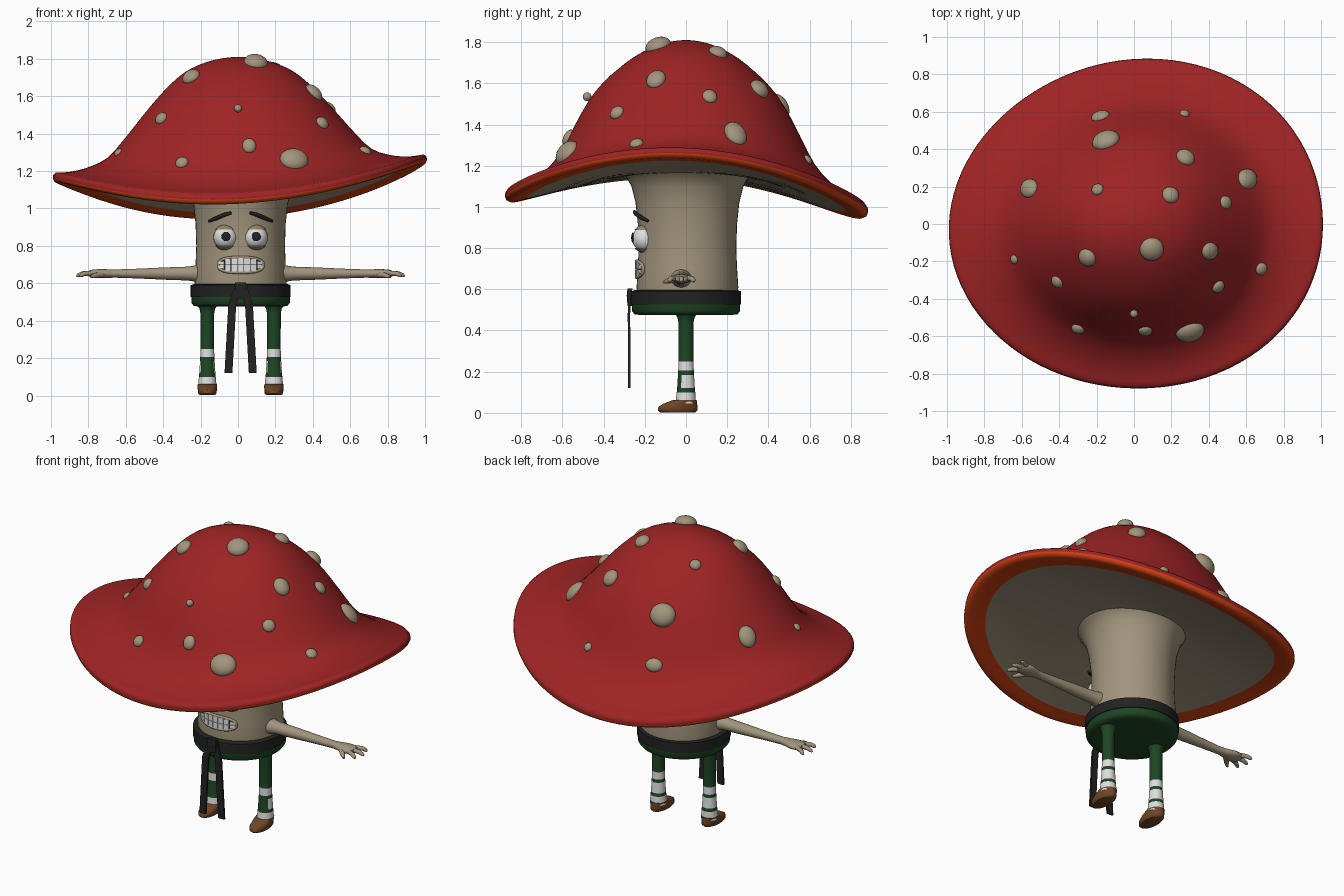
import bpy, bmesh, math
from mathutils import Vector

if "Cube" in bpy.data.objects:
    bpy.data.objects.remove(bpy.data.objects["Cube"])


def material(name, rgb):
    m = bpy.data.materials.new(name)
    m.use_nodes = True
    m.diffuse_color = (*rgb, 1)
    m.node_tree.nodes["Principled BSDF"].inputs["Base Color"].default_value = (*rgb, 1)
    return m


RED = material("cap red", (0.34, 0.017, 0.018))
ORANGE = material("rim orange", (0.66, 0.055, 0.006))
BEIGE = material("mushroom beige", (0.36, 0.3, 0.205))
TAN = material("eyelid tan", (0.3, 0.23, 0.145))
GREEN = material("dark green", (0.013, 0.062, 0.018))
BLACK = material("charcoal black", (0.016, 0.016, 0.016))
WHITE = material("white", (0.74, 0.74, 0.74))
BROWN = material("shoe brown", (0.16, 0.06, 0.02))
CX = 0.014  # body centre line


def finish(ob, mats, smooth=True, angle=50):
    for m in mats:
        ob.data.materials.append(m)
    if smooth:
        bpy.ops.object.select_all(action="DESELECT")
        ob.select_set(True)
        bpy.context.view_layer.objects.active = ob
        bpy.ops.object.shade_smooth_by_angle(angle=math.radians(angle))
    return ob


def loft(name, rings, mats, rule=None, closed=True, smooth=True):
    """Skin a list of point rings; rule(segment, normal) gives the material index."""
    bm = bmesh.new()
    rows = [[bm.verts.new(p) for p in ring] for ring in rings]
    n = len(rows[0])
    seg = {}
    for k in range(len(rows) - 1):
        for i in range(n if closed else n - 1):
            j = (i + 1) % n
            seg[bm.faces.new((rows[k][i], rows[k][j], rows[k + 1][j], rows[k + 1][i]))] = k
    if closed:
        seg[bm.faces.new(rows[0])] = 0
        seg[bm.faces.new(rows[-1])] = len(rows) - 2
    bmesh.ops.recalc_face_normals(bm, faces=bm.faces)
    if rule:
        for f, k in seg.items():
            f.material_index = rule(k, f.normal)
    me = bpy.data.meshes.new(name)
    bm.to_mesh(me)
    bm.free()
    ob = bpy.data.objects.new(name, me)
    bpy.context.collection.objects.link(ob)
    return finish(ob, mats, smooth)


def oval(cx, cy, z, rx, ry, n=32):
    return [Vector((cx + rx * math.cos(a), cy + ry * math.sin(a), z))
            for a in (math.tau * i / n for i in range(n))]


def lathe(name, profile, mat, cy=0):
    return loft(name, [oval(CX, cy, z, r, r, 48) for r, z in profile], [mat])


def ball(name, loc, scale, mats, rot=None):
    bpy.ops.mesh.primitive_uv_sphere_add(segments=24, ring_count=16, radius=1, location=loc)
    ob = bpy.context.object
    ob.name = name
    ob.scale = scale
    if rot:
        ob.rotation_euler = rot.to_euler()
    return finish(ob, mats, angle=80)


def cords(name, paths, mat, cyclic=False):
    """Round cords through (x, y, z, radius) points."""
    cu = bpy.data.curves.new(name, "CURVE")
    cu.dimensions = "3D"
    cu.bevel_depth = 1
    cu.bevel_resolution = 3
    cu.use_fill_caps = True
    for path in paths:
        sp = cu.splines.new("POLY")
        sp.points.add(len(path) - 1)
        sp.use_cyclic_u = cyclic
        for p, (x, y, z, r) in zip(sp.points, path):
            p.co = (x, y, z, 1)
            p.radius = r
    ob = bpy.data.objects.new(name, cu)
    bpy.context.collection.objects.link(ob)
    cu.materials.append(mat)


# Cap: wavy brim blended into a domed crown that is fuller at front and back
CROWN = [1.81, 1.80, 1.77, 1.715, 1.62, 1.50, 1.37, 1.25, 1.19, 1.155, 1.14]


def crown(t):
    i = min(int(t * 10), 9)
    f = t * 10 - i
    a, b, c, d = (CROWN[min(abs(k), 10)] for k in (i - 1, i, i + 1, i + 2))
    return b + f * (c - a + f * (2 * a - 5 * b + 4 * c - d + f * (3 * (b - c) + d - a))) / 2


def brim(a):
    return 1.14 + 0.05 * math.cos(a) - 0.04 * math.sin(a) + 0.1 * math.cos(2 * a)


def bulge(a):
    lobes = ((0.035, 0.95), (0.022, -0.75), (-0.035, 2.4))
    return 1 + sum(k * max(0, math.cos(a - c)) ** 4 for k, c in lobes)


def cap_top(a, t):
    fullness = 0.08 * math.sin(a) ** 2 * math.exp(-((t - 0.54) / 0.17) ** 2)
    return crown(t) + (brim(a) - 1.14) * t * t + fullness


def cap_under(a, t):
    return 1.16 + (brim(a) - 1.215) * max(0, (t - 0.25) / 0.72) ** 1.2


def cap_ring(t, height, n=96):
    angles = [math.tau * i / n for i in range(n)]
    return [Vector((t * bulge(a) * math.cos(a), 0.875 * t * bulge(a) * math.sin(a), height(a)))
            for a in angles]


top_ts = [0.01] + [k / 24 for k in range(1, 24)] + [0.985]
rings = [cap_ring(t, lambda a, t=t: cap_top(a, t)) for t in top_ts]
rings += [cap_ring(t, lambda a, d=d: brim(a) - d) for t, d in ((0.998, 0.013), (1, 0.03), (0.992, 0.047))]
rings += [cap_ring(t, lambda a, t=t: cap_under(a, t)) for t in (0.97, 0.93, 0.875, 0.75, 0.6, 0.45, 0.25, 0.02)]
edge = len(top_ts)
loft("cap", rings, [RED, ORANGE, BEIGE], lambda k, n: 0 if k <= edge else 1 if k < edge + 5 else 2)

# Cap spots: x, y, width, depth
SPOTS = [(-.18, .575, .05, .04), (-.15, .445, .075, .07), (.27, .59, .026, .026), (.275, .355, .052, .052),
         (.605, .24, .055, .07), (.49, .115, .036, .04), (.195, .155, .046, .046), (-.195, .185, .033, .033),
         (-.56, .19, .052, .065), (-.64, -.19, .025, .025), (-.25, -.18, .05, .05), (.095, -.135, .064, .064),
         (.405, -.145, .047, .055), (.68, -.24, .034, .034), (.45, -.335, .037, .037), (-.41, -.31, .036, .036),
         (-.3, -.56, .035, .035), (.06, -.57, .037, .043), (.3, -.575, .077, .068)]


def on_cap(x, y):
    a = math.atan2(y / 0.875, x)
    return Vector((x, y, cap_top(a, math.hypot(x, y / 0.875) / bulge(a))))


for x, y, w, d in SPOTS:
    e = 0.02
    normal = (on_cap(x + e, y) - on_cap(x - e, y)).cross(on_cap(x, y + e) - on_cap(x, y - e))
    ball("cap_spot", on_cap(x, y), (w, d, min(w, d) * 0.68), [BEIGE], normal.to_track_quat("Z", "Y"))
ball("small_cap_spot", (0, -0.48, 1.535), (0.021, 0.021, 0.021), [BEIGE])

# Stem body, trousers and belt
lathe("stem_body", [(.24, .55), (.247, .61), (.241, .7), (.237, .8), (.241, .92), (.252, 1.02),
                    (.272, 1.1), (.3, 1.15), (.34, 1.18)], BEIGE, 0.007)
lathe("trousers", [(.22, .475), (.25, .479), (.263, .495), (.263, .54)], GREEN)
lathe("belt", [(.24, .523), (.268, .527), (.268, .59), (.245, .597)], BLACK)


def strap(name, path, width, thick):
    rings = [[Vector((x + sx * width, y + sy * thick, z)) for sx, sy in ((-1, -1), (1, -1), (1, 1), (-1, 1))]
             for x, y, z in path]
    loft(name, rings, [BLACK], smooth=False)


strap("belt_knot", [(CX, -.272, .605), (CX, -.276, .57), (CX, -.272, .52)], 0.03, 0.012)
for s in (-1, 1):
    strap("belt_end", [(CX + s * .012, -.272, .59), (CX + s * .045, -.277, .48), (CX + s * .065, -.275, .12)],
          0.021, 0.006)

for s, side in ((1, "left"), (-1, "right")):
    # Leg with striped sock, and shoe
    lx = CX + s * 0.178
    leg = [(.49, 0, .06), (.465, 0, .042), (.44, 0, .037), (.25, 0, .036), (.205, 0, .038), (.185, 0, .039),
           (.12, 0, .043), (.1, 0, .045), (.045, -.002, .05)]
    stripes = [0, 0, 0, 1, 0, 1, 0, 1]
    loft(side + "_leg", [oval(lx, y, z, r, r) for z, y, r in leg], [GREEN, WHITE],
         lambda k, n: 0 if k == 5 and n.y < -0.55 else stripes[k])
    shoe = [(.003, -.04, .085, .042), (.012, -.041, .096, .049), (.03, -.039, .095, .051),
            (.047, -.025, .079, .052), (.062, -.006, .058, .051)]
    loft(side + "_shoe", [oval(lx, y, z, rx, ry) for z, y, ry, rx in shoe], [BROWN])

    # Arm, palm and fingers
    arm = [(.2, .06, .055), (.235, .05, .045), (.28, .04, .037), (.4, .035, .033), (.55, .029, .026),
           (.67, .025, .022), (.71, .034, .023), (.755, .049, .024), (.8, .048, .02), (.815, .033, .013)]
    rings = [[Vector((CX + s * x, -.022 + ry * math.cos(a), .652 + rz * math.sin(a)))
              for a in (math.tau * i / 20 for i in range(20))] for x, ry, rz in arm]
    loft(side + "_arm", rings, [BEIGE])
    fingers = [[(CX + s * .78, -.022 + f * .028, .654, .014), (CX + s * (.845 - abs(f) * .01), -.022 + f * .05, .652, .013),
                (CX + s * (.868 - abs(f) * .016), -.022 + f * .058, .643, .011),
                (CX + s * (.878 - abs(f) * .018), -.022 + f * .061, .637, .005)] for f in (-1, 0, 1)]
    fingers.append([(CX + s * .73, -.04, .648, .016), (CX + s * .775, -.085, .642, .014),
                    (CX + s * .8, -.108, .634, .007)])
    cords(side + "_fingers", fingers, BEIGE)

    # Eye with lids, pupil and brow
    ex = CX + s * 0.081
    ball(side + "_eye", (ex, -.198, .845), (.064, .063, .063), [WHITE])
    lids = ball(side + "_eyelids", (ex, -.198, .845), (.069, .067, .07), [TAN])
    bm = bmesh.new()
    bm.from_mesh(lids.data)
    for z in (0.6, -0.62):
        bmesh.ops.bisect_plane(bm, geom=bm.verts[:] + bm.edges[:] + bm.faces[:], plane_co=(0, 0, z), plane_no=(0, 0, 1))
    bmesh.ops.delete(bm, geom=[f for f in bm.faces if -0.62 < f.calc_center_median().z < 0.6], context="FACES")
    bm.to_mesh(lids.data)
    bm.free()
    ball(side + "_pupil", (ex + .003, -.257, .85), (.024, .009, .025), [BLACK])
    cords(side + "_brow", [[(CX + s * .05, -.25, .977, .008), (CX + s * .085, -.243, .967, .011),
                            (CX + s * .13, -.217, .948, .011), (CX + s * .17, -.186, .932, .007)]], BLACK)

# Mouth: dark backing, two rows of teeth and lips, wrapped round the stem
MZ = 0.698


def half_height(x):
    return 0.037 * math.sqrt(max(0, 1 - abs(x / 0.122) ** 3))


def wrap(x):
    return -math.sqrt(0.24 ** 2 - x * x)


columns = [-0.12 + 0.01 * i for i in range(25)]
loft("mouth_backing", [[Vector((CX + x, wrap(x), MZ + k * half_height(x))) for k in (1, -1)]
                       for x in columns], [BLACK], closed=False)
for row in (1, -1):
    for i in range(7):
        x = (i - 3) * 0.0335
        h = half_height(abs(x) + 0.008) - 0.002
        bpy.ops.mesh.primitive_cube_add(size=1, location=(CX + x, wrap(x), MZ + row * (h / 2 + .0012)))
        tooth = bpy.context.object
        tooth.name = "tooth"
        tooth.scale = (0.031, 0.014, h)
        tooth.rotation_euler.z = math.asin(x / 0.24)
        finish(tooth, [WHITE], smooth=False)
outline = [(CX + x, wrap(x), MZ + k * (half_height(x) + .003), .008)
           for k, xs in ((1, columns), (-1, columns[::-1])) for x in xs]
cords("lips", [outline], BEIGE, cyclic=True)
